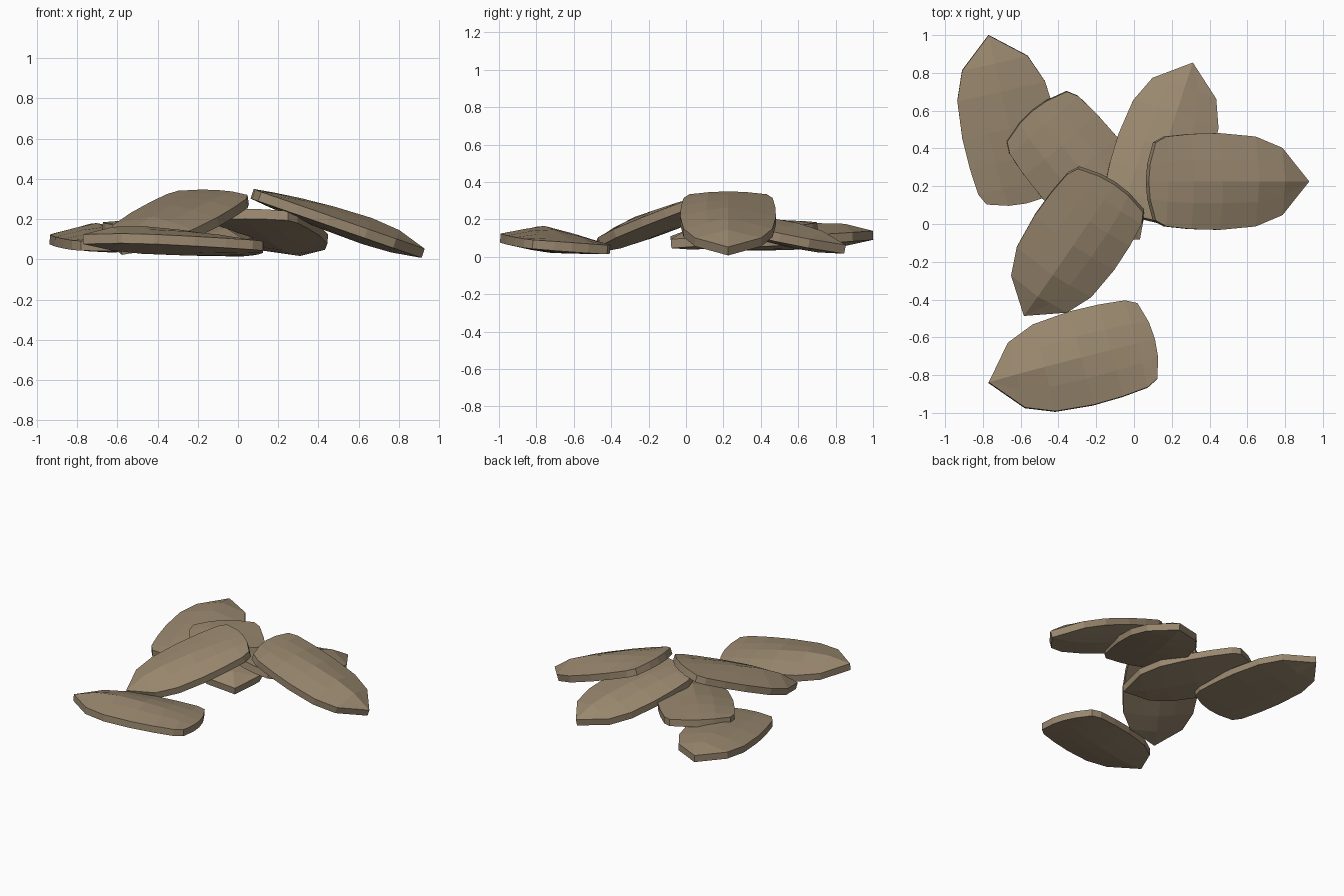
import bpy
import bmesh
from math import radians
from mathutils import Matrix, Vector

if "Cube" in bpy.data.objects:
    bpy.data.objects.remove(bpy.data.objects["Cube"], do_unlink=True)

# One dry brown colour for every husk
husk_mat = bpy.data.materials.new("dry_brown")
husk_mat.use_nodes = True
colour = (0.32, 0.245, 0.158, 1)
husk_mat.diffuse_color = colour
bsdf = husk_mat.node_tree.nodes["Principled BSDF"]
bsdf.inputs["Base Color"].default_value = colour
bsdf.inputs["Roughness"].default_value = 0.9

LENGTH = 0.9
EDGE = 0.024  # half thickness of the rim

# Stations from blunt end to tip:
# distance, half width, ridge height, keel depth, shoulder fullness
STATIONS = [
    (0.00, 0.207, 0.026, 0.024, 1.0),
    (0.10, 0.238, 0.042, 0.034, 0.95),
    (0.24, 0.252, 0.060, 0.044, 0.9),
    (0.40, 0.256, 0.074, 0.052, 0.82),
    (0.60, 0.238, 0.082, 0.056, 0.7),
    (0.75, 0.178, 0.070, 0.048, 0.6),
    (0.90, 0.0, 0.024, 0.024, 1.0),
]
ACROSS = (-1, -0.45, 0, 0.45, 1)


def husk_mesh():
    """Pointed, blunt-backed husk with a flat rim, a ridge above and a keel below."""
    bm = bmesh.new()
    tops, bottoms = [], []
    for i, (u, half, ridge, keel, full) in enumerate(STATIONS):
        top, bottom = [], []
        for a in ACROSS:
            k = 1 if a == 0 else (0 if abs(a) == 1 else full * 0.85)
            x = u + (0.04 * a * a if i == 0 else 0)
            top.append(bm.verts.new((x, a * half, EDGE + (ridge - EDGE) * k)))
            bottom.append(bm.verts.new((x, a * half, -EDGE - (keel - EDGE) * k)))
        tops.append(top)
        bottoms.append(bottom)
    n = len(ACROSS)
    for i in range(len(STATIONS) - 1):
        for j in range(n - 1):
            for rows in (tops, bottoms):
                bm.faces.new((rows[i][j], rows[i + 1][j],
                              rows[i + 1][j + 1], rows[i][j + 1]))
        # Rim on both sides
        for j in (0, n - 1):
            bm.faces.new((tops[i][j], tops[i + 1][j],
                          bottoms[i + 1][j], bottoms[i][j]))
    # Blunt end
    for j in range(n - 1):
        bm.faces.new((tops[0][j], tops[0][j + 1],
                      bottoms[0][j + 1], bottoms[0][j]))
    bmesh.ops.remove_doubles(bm, verts=bm.verts, dist=0.0005)
    bmesh.ops.recalc_face_normals(bm, faces=bm.faces)
    mesh = bpy.data.meshes.new("husk")
    bm.to_mesh(mesh)
    bm.free()
    mesh.materials.append(husk_mat)
    return mesh


def place(name, mesh, blunt, tip, roll=0):
    """Lay a husk from the middle of its blunt end to its tip."""
    blunt, tip = Vector(blunt), Vector(tip)
    x = (tip - blunt).normalized()
    y = Vector((0, 0, 1)).cross(x).normalized()
    z = x.cross(y)
    turn = Matrix((x, y, z)).transposed().to_4x4()
    stretch = Matrix.Diagonal(((tip - blunt).length / LENGTH, 1, 1, 1))
    obj = bpy.data.objects.new(name, mesh)
    bpy.context.collection.objects.link(obj)
    obj.matrix_world = (Matrix.Translation(blunt) @ turn
                        @ Matrix.Rotation(radians(roll), 4, "X") @ stretch)
    return obj


# The loose pile
husk = husk_mesh()
place("husk_side", husk, (0.07, 0.225, 0.325), (0.92, 0.225, 0.03))
place("husk_back", husk, (0.04, 0.03, 0.225), (0.31, 0.85, 0.04))
place("husk_far_back", husk, (-0.57, 0.11, 0.065), (-0.77, 1.0, 0.115))
place("husk_middle", husk, (-0.54, 0.60, 0.165), (0.03, -0.08, 0.07))
place("husk_leaning", husk, (-0.10, 0.215, 0.32), (-0.58, -0.48, 0.045), -3)
place("husk_front", husk, (0.11, -0.61, 0.05), (-0.77, -0.84, 0.10), 4)
